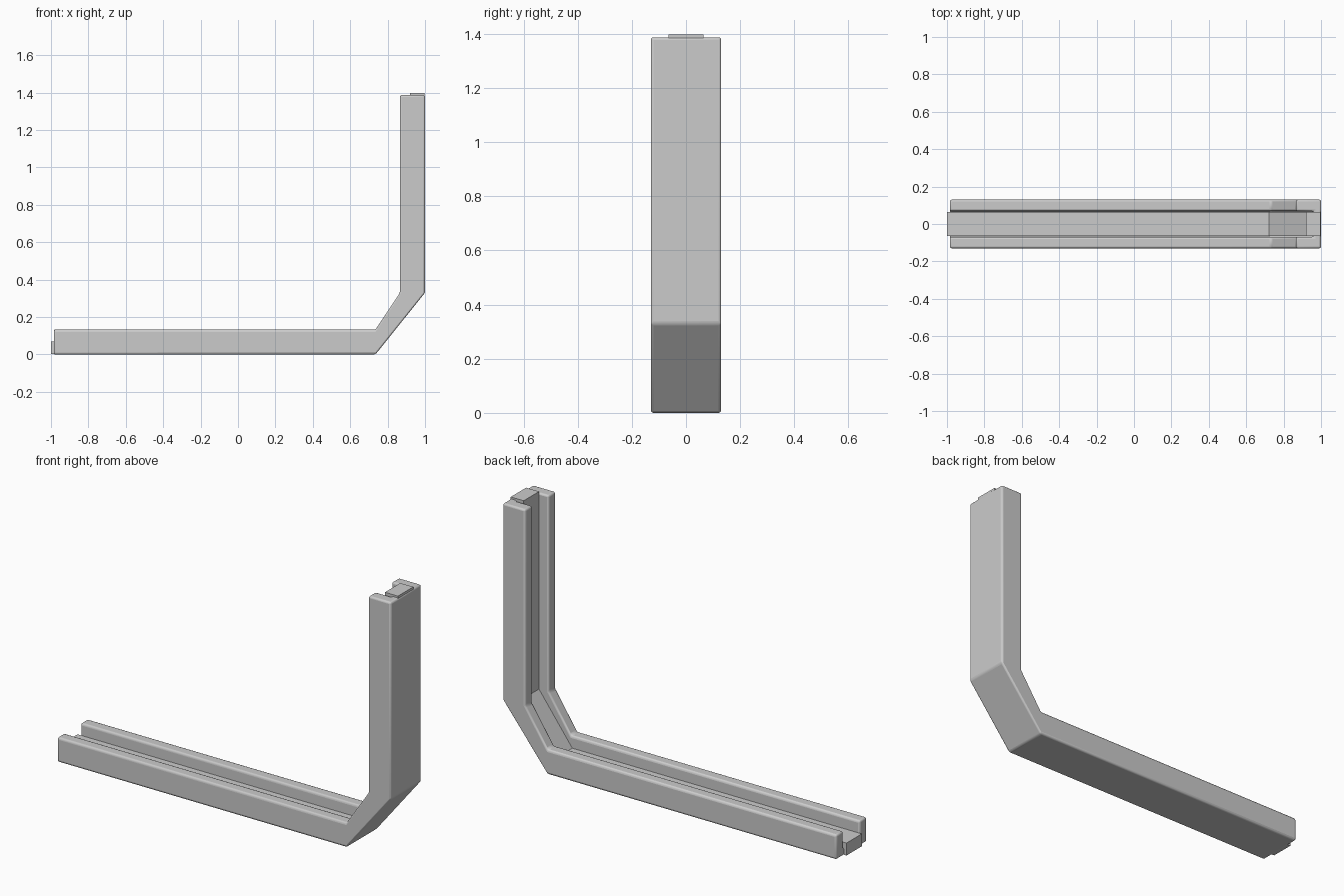
import bpy, bmesh
from mathutils import Vector

if "Cube" in bpy.data.objects:
    bpy.data.objects.remove(bpy.data.objects["Cube"])


def sweep(name, outer, inner, section, bevel):
    """Sweep a section of (y, depth) points along paired outer/inner xz stations."""
    bm = bmesh.new()
    rings = []
    for (ox, oz), (ix, iz) in zip(outer, inner):
        rings.append([bm.verts.new((ox + (ix - ox) * t, y, oz + (iz - oz) * t))
                      for y, t in section])
    n = len(section)
    for a, b in zip(rings, rings[1:]):
        for i in range(n):
            j = (i + 1) % n
            bm.faces.new((a[i], a[j], b[j], b[i]))
    bm.faces.new(rings[0])
    bm.faces.new(rings[-1])
    bmesh.ops.recalc_face_normals(bm, faces=bm.faces)
    me = bpy.data.meshes.new(name)
    bm.to_mesh(me)
    bm.free()
    ob = bpy.data.objects.new(name, me)
    bpy.context.collection.objects.link(ob)
    if bevel:
        mod = ob.modifiers.new("rounded_edges", 'BEVEL')
        mod.width = bevel
        mod.segments = 3
        mod.limit_method = 'ANGLE'
    bpy.context.view_layer.objects.active = ob
    ob.select_set(True)
    bpy.ops.object.shade_smooth_by_angle()
    ob.select_set(False)
    return ob


# Grooved body: U section following the bent path
W, G, FLOOR = 0.13, 0.069, 0.3
u_section = [(-W, 0), (W, 0), (W, 1), (G, 1), (G, FLOOR),
             (-G, FLOOR), (-G, 1), (-W, 1)]
sweep("channel_body",
      [(-0.985, 0), (0.735, 0), (1.0, 0.33), (1.0, 1.387)],
      [(-0.985, 0.133), (0.735, 0.133), (0.866, 0.33), (0.866, 1.387)],
      u_section, 0.01)

# Inner strip lying in the groove, poking out slightly at both ends
S = 0.065
sweep("inner_strip",
      [(-1.0, 0.003), (0.73, 0.003), (0.997, 0.335), (0.997, 1.397)],
      [(-1.0, 0.07), (0.722, 0.07), (0.92, 0.335), (0.92, 1.397)],
      [(-S, 0), (S, 0), (S, 1), (-S, 1)], 0)
